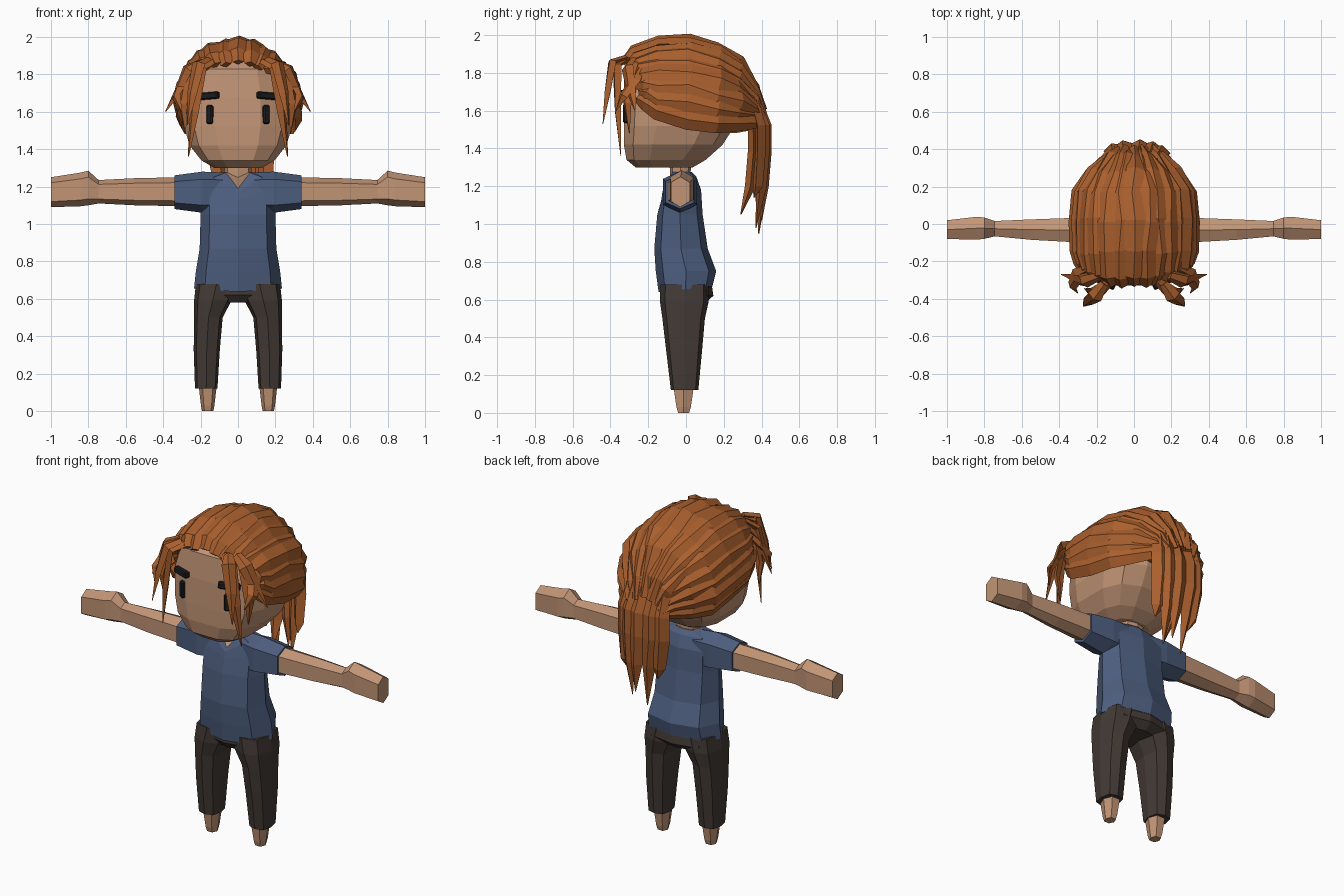
import bpy, bmesh, math, random
from mathutils import Vector, Matrix

random.seed(4)


def material(name, rgb):
    m = bpy.data.materials.new(name)
    m.diffuse_color = (*rgb, 1)
    return m


SKIN = material("skin", (0.54, 0.30, 0.18))
HAIR = material("copper_hair", (0.40, 0.115, 0.027))
SHIRT = material("blue_shirt", (0.075, 0.112, 0.21))
PANTS = material("dark_trousers", (0.056, 0.042, 0.035))
BLACK = material("black", (0.012, 0.012, 0.014))


def finish(name, bm, *mats):
    bmesh.ops.recalc_face_normals(bm, faces=bm.faces)
    me = bpy.data.meshes.new(name)
    bm.to_mesh(me)
    bm.free()
    for m in mats:
        me.materials.append(m)
    ob = bpy.data.objects.new(name, me)
    bpy.context.collection.objects.link(ob)
    return ob


def add_loft(bm, rings, end_index=0):
    """Skin a list of point rings and close both ends."""
    vs = [[bm.verts.new(p) for p in r] for r in rings]
    n = len(vs[0])
    for a, b in zip(vs, vs[1:]):
        for i in range(n):
            j = (i + 1) % n
            bm.faces.new((a[i], a[j], b[j], b[i]))
    bm.faces.new(vs[0])
    bm.faces.new(vs[-1]).material_index = end_index


def oval(n, p, turn=0.0):
    """Unit squarish oval."""
    out = []
    for i in range(n):
        a = 2 * math.pi * (i + turn) / n
        c, s = math.cos(a), math.sin(a)
        out.append((math.copysign(abs(c) ** (2 / p), c), math.copysign(abs(s) ** (2 / p), s)))
    return out


def z_ring(z, y0, y1, rx, cx=0, n=8, p=2.5, turn=0.0):
    cy, ry = (y0 + y1) / 2, (y1 - y0) / 2
    return [Vector((cx + rx * u, cy + ry * v, z)) for u, v in oval(n, p, turn)]


def x_ring(x, y0, y1, z0, z1, n=6):
    return [Vector((x, (y0 + y1) / 2 + (y1 - y0) / 2 * u, (z0 + z1) / 2 + (z1 - z0) / 2 * v))
            for u, v in oval(n, 3, 0.5)]


def loft(name, rings, *mats, end_index=0):
    bm = bmesh.new()
    add_loft(bm, rings, end_index)
    return finish(name, bm, *mats)


# Head
loft("head", [z_ring(*r, n=12, p=3, turn=0.5) for r in (
    (1.30, -0.27, 0.04, 0.13), (1.34, -0.32, 0.11, 0.20), (1.42, -0.335, 0.20, 0.265),
    (1.52, -0.335, 0.265, 0.295), (1.68, -0.33, 0.28, 0.30), (1.83, -0.315, 0.24, 0.25),
    (1.90, -0.22, 0.15, 0.13))], SKIN)
loft("neck", [z_ring(1.20, -0.08, 0.02, 0.07), z_ring(1.36, -0.09, 0.03, 0.075)], SKIN)

# Shirt body, with a raised back hem and a V neckline
torso = [z_ring(*r) for r in (
    (0.64, -0.145, 0.14, 0.235), (0.75, -0.16, 0.16, 0.225), (0.87, -0.168, 0.115, 0.205),
    (1.05, -0.152, 0.088, 0.20), (1.18, -0.13, 0.08, 0.20), (1.25, -0.105, 0.055, 0.17),
    (1.275, -0.085, 0.03, 0.085))]
for v in torso[0]:
    v.z += 0.03 * (v.y + 0.14) / 0.28
torso[-1][6] += Vector((0, -0.025, -0.085))
torso[-2][6].z = 1.17
torso[-2][6].y = -0.125
torso[-3][6].z = 1.13
loft("shirt", torso, SHIRT, SKIN, end_index=1)

# Trouser seat
loft("trouser_seat", [z_ring(*r) for r in (
    (0.58, -0.10, 0.10, 0.17), (0.62, -0.135, 0.145, 0.215), (0.72, -0.135, 0.13, 0.21))], PANTS)

for s, side in ((1, "left"), (-1, "right")):
    # Sleeve, arm and fist
    loft(side + "_sleeve", [x_ring(s * x, *r) for x, *r in (
        (0.08, -0.10, 0.06, 1.06, 1.275), (0.19, -0.13, 0.065, 1.06, 1.28),
        (0.34, -0.115, 0.05, 1.08, 1.26))], SHIRT)
    loft(side + "_arm", [x_ring(s * x, *r) for x, *r in (
        (0.30, -0.105, 0.04, 1.095, 1.25), (0.55, -0.09, 0.03, 1.10, 1.245),
        (0.745, -0.07, 0.02, 1.11, 1.235), (0.80, -0.085, 0.04, 1.10, 1.285),
        (0.84, -0.09, 0.045, 1.095, 1.275), (1.0, -0.085, 0.025, 1.09, 1.25))], SKIN)
    # Trouser leg and foot
    loft(side + "_trouser_leg", [z_ring(z, y0, y1, rx, s * cx, p=3) for z, y0, y1, rx, cx in (
        (0.12, -0.08, 0.065, 0.06, 0.17), (0.33, -0.105, 0.085, 0.07, 0.167),
        (0.50, -0.125, 0.10, 0.076, 0.158), (0.59, -0.138, 0.12, 0.10, 0.135),
        (0.68, -0.135, 0.12, 0.11, 0.115))], PANTS)
    loft(side + "_foot", [z_ring(z, y0, y1, rx, s * 0.162, n=6) for z, y0, y1, rx in (
        (0.0, -0.045, 0.02, 0.03), (0.03, -0.055, 0.03, 0.036), (0.15, -0.075, 0.05, 0.05))], SKIN)
    # Eye and eyebrow
    for part, loc, size, tilt in (("eye", (0.15, -0.316, 1.585), (0.036, 0.03, 0.10), 0),
                                  ("eyebrow", (0.16, -0.312, 1.685), (0.125, 0.035, 0.038), 0.08)):
        bm = bmesh.new()
        bmesh.ops.create_cube(bm, size=1, matrix=(
            Matrix.Translation((s * loc[0], loc[1], loc[2])) @ Matrix.Rotation(s * 0.45, 4, "Z")
            @ Matrix.Rotation(s * tilt, 4, "Y") @ Matrix.Diagonal((*size, 1))))
        bmesh.ops.bevel(bm, geom=bm.edges[:], offset=0.007, segments=1, affect="EDGES")
        finish(side + "_" + part, bm, BLACK)


def strand(bm, pts, widths, thick, centre):
    """Diamond-section lock of hair whose ridge faces away from centre."""
    pts = [Vector(p) for p in pts]
    rings = []
    for i, p in enumerate(pts):
        t = (pts[min(i + 1, len(pts) - 1)] - pts[max(i - 1, 0)]).normalized()
        n = p - Vector(centre)
        n = (n - t * n.dot(t)).normalized()
        w = t.cross(n) * widths[i]
        n *= thick * min(1, widths[i] / 0.03)
        rings.append((p + w, p + n, p - w, p - n))
    add_loft(bm, rings)


# Hair cap under the locks: y, centre z, half width, half height
CAP = [(-0.33, 1.70, 0.26, 0.155), (-0.29, 1.69, 0.295, 0.225), (-0.15, 1.66, 0.315, 0.305),
       (0.02, 1.64, 0.32, 0.335), (0.17, 1.61, 0.305, 0.32), (0.28, 1.59, 0.235, 0.27),
       (0.36, 1.57, 0.15, 0.16), (0.40, 1.54, 0.10, 0.06)]
loft("hair_cap", [[Vector((rx * 0.96 * math.cos(a), y, zc + rz * 0.97 * math.sin(a) * (1 if math.sin(a) > 0 else 0.2)))
                   for a in (2 * math.pi * i / 16 for i in range(16))]
                  for y, zc, rx, rz in CAP[2:]], HAIR)

# Swept back locks
bm = bmesh.new()
COUNT = 17
for k in range(COUNT):
    a0 = math.radians(-102 + 204 * k / (COUNT - 1))
    lift = random.uniform(-0.008, 0.012)
    pts = []
    for i, (y, zc, rx, rz) in enumerate(CAP):
        a = a0 + random.uniform(-0.04, 0.04)
        back = 0.08 * math.sin(a) ** 2 if i < 2 else 0
        pts.append(((rx + lift) * math.sin(a), y + back + random.uniform(-0.012, 0.012),
                    zc + (rz + lift) * math.cos(a)))
    strand(bm, pts, (0.03, 0.048, 0.055, 0.06, 0.058, 0.05, 0.038, 0.025), 0.022, (0, 0.02, 1.62))
finish("swept_hair", bm, HAIR)

# Loose locks at the temples
bm = bmesh.new()
for s in (1, -1):
    for path in (
            ((0.13, -0.31, 1.87), (0.20, -0.365, 1.84), (0.235, -0.36, 1.60), (0.265, -0.345, 1.36)),
            ((0.19, -0.28, 1.87), (0.27, -0.31, 1.83), (0.32, -0.29, 1.71), (0.388, -0.27, 1.60)),
            ((0.16, -0.32, 1.88), (0.21, -0.39, 1.86), (0.245, -0.415, 1.70), (0.27, -0.44, 1.53)),
            ((0.21, -0.27, 1.85), (0.27, -0.30, 1.78), (0.295, -0.31, 1.64), (0.28, -0.30, 1.48)),
            ((0.24, -0.24, 1.82), (0.30, -0.27, 1.76), (0.33, -0.33, 1.68), (0.30, -0.37, 1.60))):
        strand(bm, [(s * x, y, z) for x, y, z in path], (0.025, 0.04, 0.03, 0.003), 0.018, (0, 0, 1.6))
finish("temple_locks", bm, HAIR)

# Ponytail: top x, tip x, tip y, tip z, outward shift
bm = bmesh.new()
for x0, x1, y1, z1, out in ((-0.11, -0.07, 0.37, 1.12, 0), (-0.06, -0.01, 0.385, 0.95, 0.015),
                            (0.0, 0.03, 0.29, 1.05, -0.05), (0.02, 0.06, 0.40, 1.02, 0.02),
                            (0.08, 0.10, 0.37, 0.98, 0.01), (0.12, 0.15, 0.36, 1.14, -0.01)):
    xm = x0 * 1.1 + 0.01
    strand(bm, ((x0 * 0.9, 0.27, 1.80), (x0, 0.36 + out / 2, 1.66), (xm, 0.405 + out, 1.52),
                (xm, 0.405 + out, 1.38), ((xm + x1) / 2, 0.39 + out, 1.20), (x1, y1, z1)),
           (0.02, 0.04, 0.052, 0.055, 0.04, 0.003), 0.028, (0.02, 0, 1.4))
finish("ponytail", bm, HAIR)
